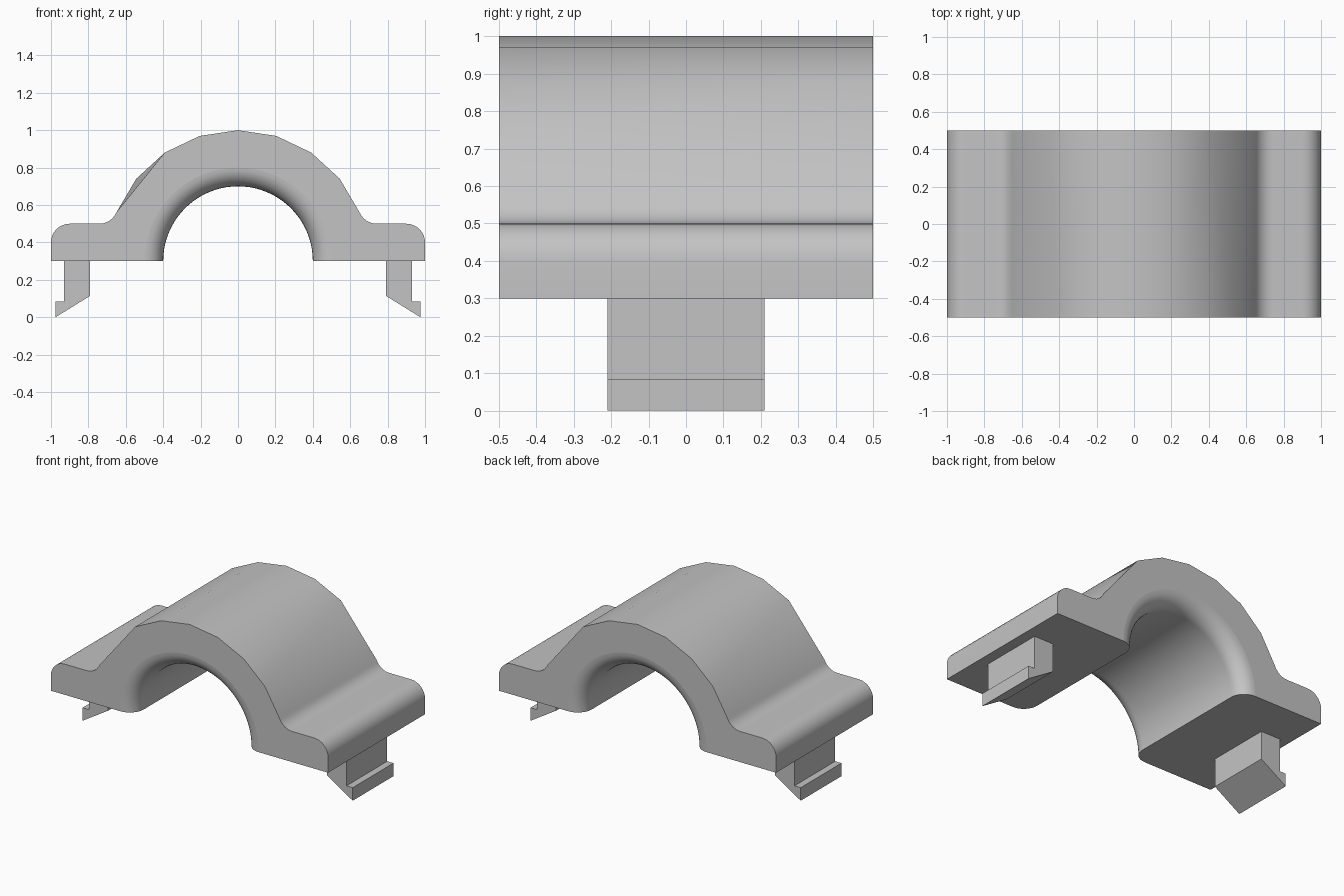
import bpy, bmesh
from math import sin, cos, pi, radians, sqrt

cube = bpy.data.objects.get("Cube")
if cube:
    bpy.data.objects.remove(cube, do_unlink=True)

grey = bpy.data.materials.new("light_grey")
grey.use_nodes = True
grey.diffuse_color = (0.55, 0.55, 0.55, 1)
grey.node_tree.nodes["Principled BSDF"].inputs["Base Color"].default_value = (0.55, 0.55, 0.55, 1)

BASE, HALF, OUTER, BORE, R = 0.3, 0.5, 0.7, 0.4, 0.1


def finish(name, bm):
    bmesh.ops.remove_doubles(bm, verts=bm.verts, dist=1e-5)
    bmesh.ops.recalc_face_normals(bm, faces=bm.faces)
    mesh = bpy.data.meshes.new(name)
    bm.to_mesh(mesh)
    bm.free()
    mesh.materials.append(grey)
    obj = bpy.data.objects.new(name, mesh)
    bpy.context.collection.objects.link(obj)
    return obj


def arc(cx, cz, r, a0, a1, n):
    """Points on an arc, angles in radians from +x towards +z."""
    angles = [a0 + (a1 - a0) * i / n for i in range(n + 1)]
    return [(cx + r * cos(a), cz + r * sin(a)) for a in angles]


# Outline of one half: faceted crown, concave fillet, flange with rounded edge
fillet_x = sqrt((OUTER + R) ** 2 - (2 * BASE - BASE) ** 2)
tangent = math_angle = pi / 2 - radians(68)
crown = arc(0, BASE, OUTER, pi / 2, tangent, 4)
flange = arc(fillet_x, 0.6, R, pi + tangent, 1.5 * pi, 6)[1:]
flange += arc(0.9, 0.4, R, pi / 2, 0, 8) + [(1, BASE)]
outline = crown + flange

# Bore with flared, rounded rims: (y, radius) along its length
rim = [(HALF - R + R * sin(a), BORE + R - R * cos(a))
       for a in [pi / 2 * i / 8 for i in range(9)]]
bore = [(-y, r) for y, r in reversed(rim)] + rim
SEG = 20


def ring(r):
    return arc(0, BASE, r, 0, pi / 2, SEG)


bm = bmesh.new()
flat_faces = []
for s in (1, -1):   # second half is the first turned half a circle about z
    def face(points):
        return bm.faces.new([bm.verts.new((s * x, s * y, z)) for x, y, z in points])

    def at(p, y):
        return (p[0], y, p[1])

    # Outer skin, with one facet corner cut away at the far end
    for i, (a, b) in enumerate(zip(outline, outline[1:])):
        if i not in (2, 3):
            face([at(a, -HALF), at(b, -HALF), at(b, HALF), at(a, HALF)])
    p, q, t = crown[2:]
    face([at(p, -HALF), at(q, -HALF), at(p, HALF)])
    face([at(q, -HALF), at(t, HALF), at(p, HALF)])
    face([at(q, -HALF), at(t, -HALF), at(t, HALF)])

    # End faces
    rim_ring = ring(BORE + R)
    face([at(v, -HALF) for v in outline + rim_ring])
    face([at(v, HALF) for v in outline[:3] + outline[4:] + rim_ring])

    # Bore surface
    for (y0, r0), (y1, r1) in zip(bore, bore[1:]):
        a, b = ring(r0), ring(r1)
        for i in range(SEG):
            face([at(a[i], y0), at(a[i + 1], y0), at(b[i + 1], y1), at(b[i], y1)])

    # Underside
    face([(r, y, BASE) for y, r in bore] + [(1, HALF, BASE), (1, -HALF, BASE)])

body = finish("clamp_body", bm)
bpy.ops.object.select_all(action="DESELECT")
body.select_set(True)
bpy.context.view_layer.objects.active = body
bpy.ops.object.shade_smooth_by_angle(angle=radians(35))
for poly in body.data.polygons:   # keep end faces and underside flat
    if poly.loop_total > 4:
        poly.use_smooth = False

# Snap hooks under each flange
hook = [(0.79, BASE), (0.93, BASE), (0.93, 0.085), (0.975, 0.085), (0.975, 0), (0.79, 0.115)]
for name, s in (("left_hook", 1), ("right_hook", -1)):
    bm = bmesh.new()
    f = bm.faces.new([bm.verts.new((s * x, -0.21, z)) for x, z in hook])
    new = bmesh.ops.extrude_face_region(bm, geom=[f])["geom"]
    bmesh.ops.translate(bm, vec=(0, 0.42, 0),
                        verts=[g for g in new if isinstance(g, bmesh.types.BMVert)])
    finish(name, bm)
